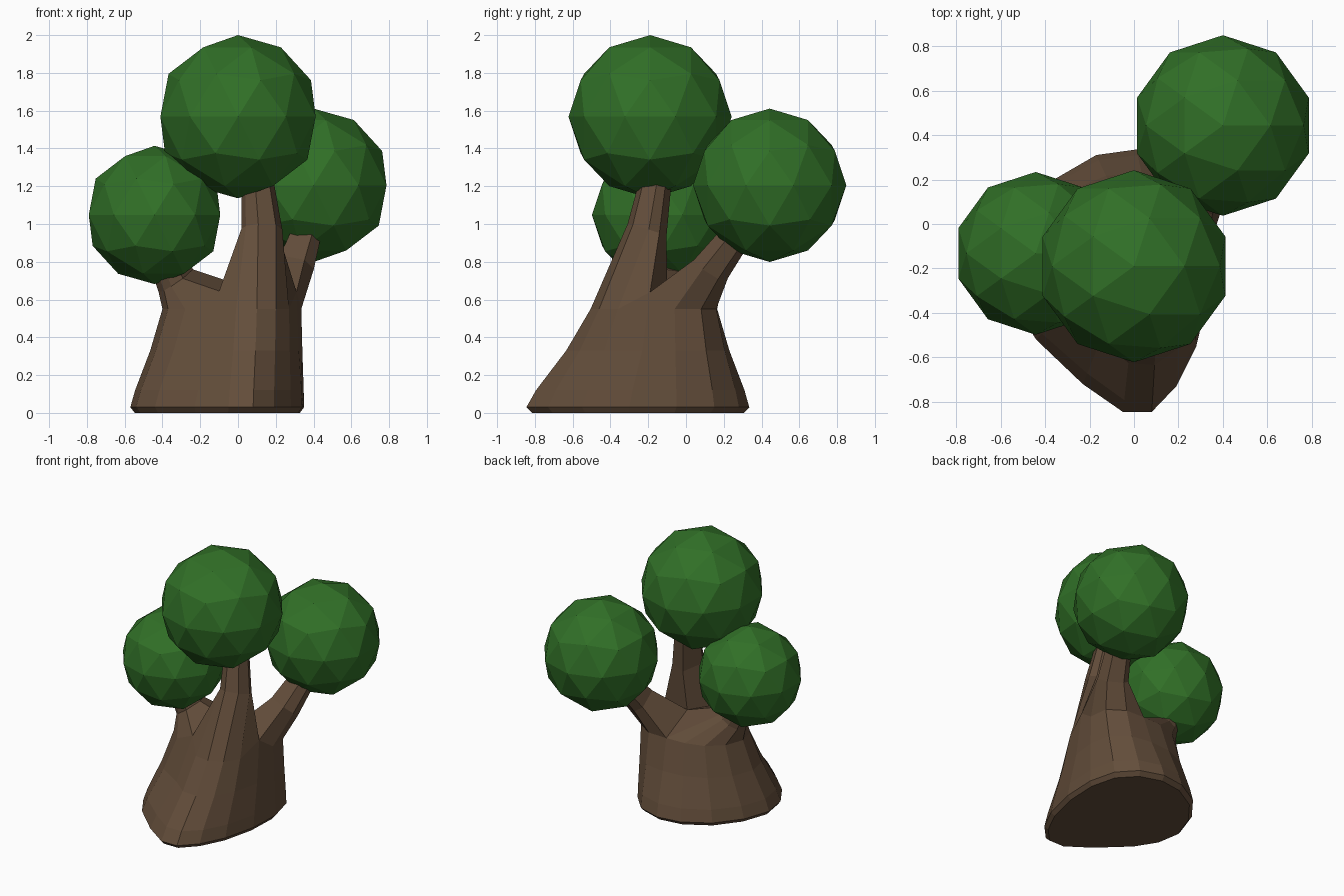
import bpy, bmesh
from mathutils import Vector

if "Cube" in bpy.data.objects:
    bpy.data.objects.remove(bpy.data.objects["Cube"])


def material(name, rgb):
    mat = bpy.data.materials.new(name)
    mat.diffuse_color = (*rgb, 1)
    mat.use_nodes = True
    mat.node_tree.nodes["Principled BSDF"].inputs["Base Color"].default_value = mat.diffuse_color
    return mat


bark = material("bark", (0.125, 0.075, 0.043))
leaf = material("leaf", (0.03, 0.16, 0.02))

# Foliage balls
for name, centre, radius in [
    ("top_foliage", (0, -0.19, 1.568), 0.432),
    ("back_right_foliage", (0.40, 0.443, 1.205), 0.406),
    ("left_foliage", (-0.442, -0.132, 1.048), 0.366),
]:
    bpy.ops.mesh.primitive_ico_sphere_add(subdivisions=2, radius=radius, location=centre)
    ball = bpy.context.object
    ball.name = name
    ball.data.materials.append(leaf)

# Trunk cross-sections: flared foot and narrow waist, counter-clockwise from the front
foot = [(-.05, -.845), (.08, -.845), (.19, -.73), (.28, -.55), (.34, -.30), (.35, -.05),
        (.30, .15), (.18, .28), (.01, .335), (-.17, .31), (-.36, .20), (-.50, .02),
        (-.57, -.18), (-.54, -.36), (-.44, -.52), (-.23, -.72)]
waist = [(-.01, -.49), (.10, -.505), (.20, -.46), (.27, -.36), (.31, -.19), (.335, -.06),
         (.32, .08), (.20, .16), (.05, .165), (-.10, .16), (-.24, .12), (-.35, .03),
         (-.40, -.11), (-.37, -.24), (-.28, -.33), (-.10, -.40)]
valleys = {4: 0.64, 15: 0.645}      # raised crotches between branches

bm = bmesh.new()


def bridge(a, b):
    n = len(a)
    for i in range(n):
        j = (i + 1) % n
        bm.faces.new((a[i], a[j], b[j], b[i]))


# Trunk body
mid = Vector((-0.1, -0.25))
rings = [[bm.verts.new((*(mid + (Vector(p) - mid) * 0.95), 0)) for p in foot]]
for t, z in [(0, 0.03), (0.15, 0.12), (0.62, 0.33), (1, 0.55)]:
    ring = []
    for i, (p, q) in enumerate(zip(foot, waist)):
        height = valleys.get(i, z) if t == 1 else z
        ring.append(bm.verts.new((*Vector(p).lerp(Vector(q), t), height)))
    rings.append(ring)
for a, b in zip(rings, rings[1:]):
    bridge(a, b)
bm.faces.new(rings[0][::-1])

# Branches: each grows from part of the waist plus the shared crotch point
crotch = bm.verts.new((0.06, -0.10, 0.66))


def branch(indices, stations):
    loop = [rings[-1][i % 16] for i in indices] + [crotch]
    base = list(loop)
    root = sum((v.co for v in base), Vector()) / len(base)
    axis = (Vector(stations[-1][0]) - root).normalized()
    for centre, radius in stations:
        new = []
        for v in base:
            out = v.co - root
            out -= axis * out.dot(axis)
            new.append(bm.verts.new(Vector(centre) + out.normalized() * radius))
        bridge(loop, new)
        loop = new
    bm.faces.new(loop)


branch(range(15, 21), [((.125, -.205, .97), .11), ((.10, -.155, 1.25), .085)])
branch(range(4, 9), [((.30, .13, .77), .11), ((.37, .29, .98), .085)])
branch(range(8, 16), [((-.33, -.10, .70), .11), ((-.40, -.12, .88), .10)])

bmesh.ops.recalc_face_normals(bm, faces=bm.faces)
mesh = bpy.data.meshes.new("trunk")
bm.to_mesh(mesh)
bm.free()
mesh.materials.append(bark)
bpy.context.collection.objects.link(bpy.data.objects.new("trunk", mesh))
